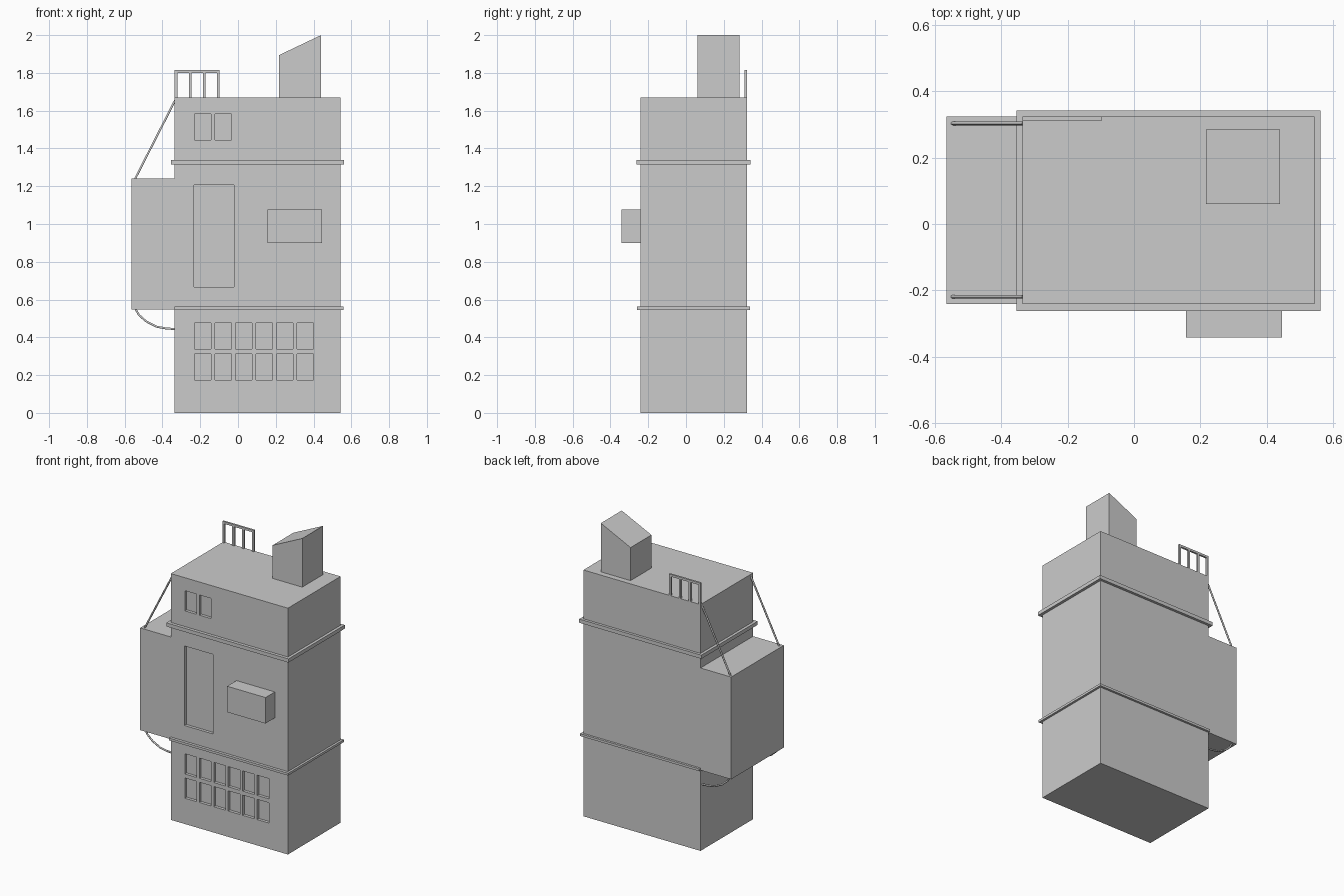
import bpy, bmesh

if "Cube" in bpy.data.objects:
    bpy.data.objects.remove(bpy.data.objects["Cube"])

X0, X1, XB = -0.335, 0.543, -0.565   # tower left/right, bay left
Y0, Y1, TOP = -0.241, 0.323, 1.67    # front, back, roof height


def mesh_object(name, bm):
    bmesh.ops.recalc_face_normals(bm, faces=bm.faces)
    me = bpy.data.meshes.new(name)
    bm.to_mesh(me)
    bm.free()
    ob = bpy.data.objects.new(name, me)
    bpy.context.collection.objects.link(ob)
    return ob


def prism(bm, profile, y0, y1):
    """Extrude an x/z outline from y0 to y1."""
    face = bm.faces.new([bm.verts.new((x, y0, z)) for x, z in profile])
    ext = bmesh.ops.extrude_face_region(bm, geom=[face])["geom"]
    verts = [v for v in ext if isinstance(v, bmesh.types.BMVert)]
    bmesh.ops.translate(bm, verts=verts, vec=(0, y1 - y0, 0))


def add_box(bm, x0, x1, y0, y1, z0, z1):
    prism(bm, [(x0, z0), (x1, z0), (x1, z1), (x0, z1)], y0, y1)


def box(name, *bounds):
    bm = bmesh.new()
    add_box(bm, *bounds)
    return mesh_object(name, bm)


def tube(name, points, radius):
    cu = bpy.data.curves.new(name, 'CURVE')
    cu.dimensions = '3D'
    cu.bevel_depth = radius
    cu.bevel_resolution = 1
    cu.use_fill_caps = True
    sp = cu.splines.new('POLY')
    sp.points.add(len(points) - 1)
    for p, co in zip(sp.points, points):
        p.co = (*co, 1)
    ob = bpy.data.objects.new(name, cu)
    bpy.context.collection.objects.link(ob)
    return ob


# Tower with overhanging side bay
bm = bmesh.new()
prism(bm, [(X0, 0), (X1, 0), (X1, TOP), (X0, TOP), (X0, 1.24),
           (XB, 1.24), (XB, 0.547), (X0, 0.547)], Y0, Y1)
tower = mesh_object("tower", bm)

# Recessed windows and door panel on the front
bm = bmesh.new()
rows = [(0.175, 6), (0.339, 6), (1.445, 2)]
for z, count in rows:
    for i in range(count):
        x = -0.23 + i * 0.1085
        add_box(bm, x, x + 0.087, Y0 - 0.05, Y0 + 0.02, z, z + 0.137)
add_box(bm, -0.233, -0.02, Y0 - 0.05, Y0 + 0.02, 0.667, 1.206)
cutter = mesh_object("recess_cutter", bm)
cutter.hide_render = True
cutter.hide_viewport = True
mod = tower.modifiers.new("recesses", 'BOOLEAN')
mod.object = cutter
mod.operation = 'DIFFERENCE'
mod.solver = 'EXACT'

# Trim bands around the tower
box("upper_band", X0 - 0.019, 0.562, Y0 - 0.021, 0.341, 1.314, 1.339)
box("lower_band", X0, 0.558, Y0 - 0.019, 0.338, 0.546, 0.562)

# Wall unit on the front
box("wall_unit", 0.157, 0.445, -0.341, Y0 + 0.01, 0.90, 1.076)

# Chimney with slanted top
bm = bmesh.new()
prism(bm, [(0.217, TOP - 0.01), (0.44, TOP - 0.01), (0.44, 2.0), (0.217, 1.894)],
      0.06, 0.284)
mesh_object("chimney", bm)

# Roof railing
for i in range(4):
    x = X0 + i * 0.0743
    box(f"railing_post_{i}", x, x + 0.014, 0.31, Y1, TOP - 0.005, 1.805)
box("railing_top", X0, -0.098, 0.31, Y1, 1.80, 1.815)

# Tie rods above the bay and curved brackets below it, front and back
for side, y in (("front", -0.219), ("back", 0.303)):
    tube(f"tie_rod_{side}", [(-0.547, y, 1.235), (X0 + 0.003, y, 1.657)], 0.006)
    tube(f"bracket_{side}",
         [(-0.542, y, 0.55), (-0.525, y, 0.519), (-0.487, y, 0.485),
          (-0.43, y, 0.456), (-0.38, y, 0.447), (X0 + 0.003, y, 0.444)], 0.006)
